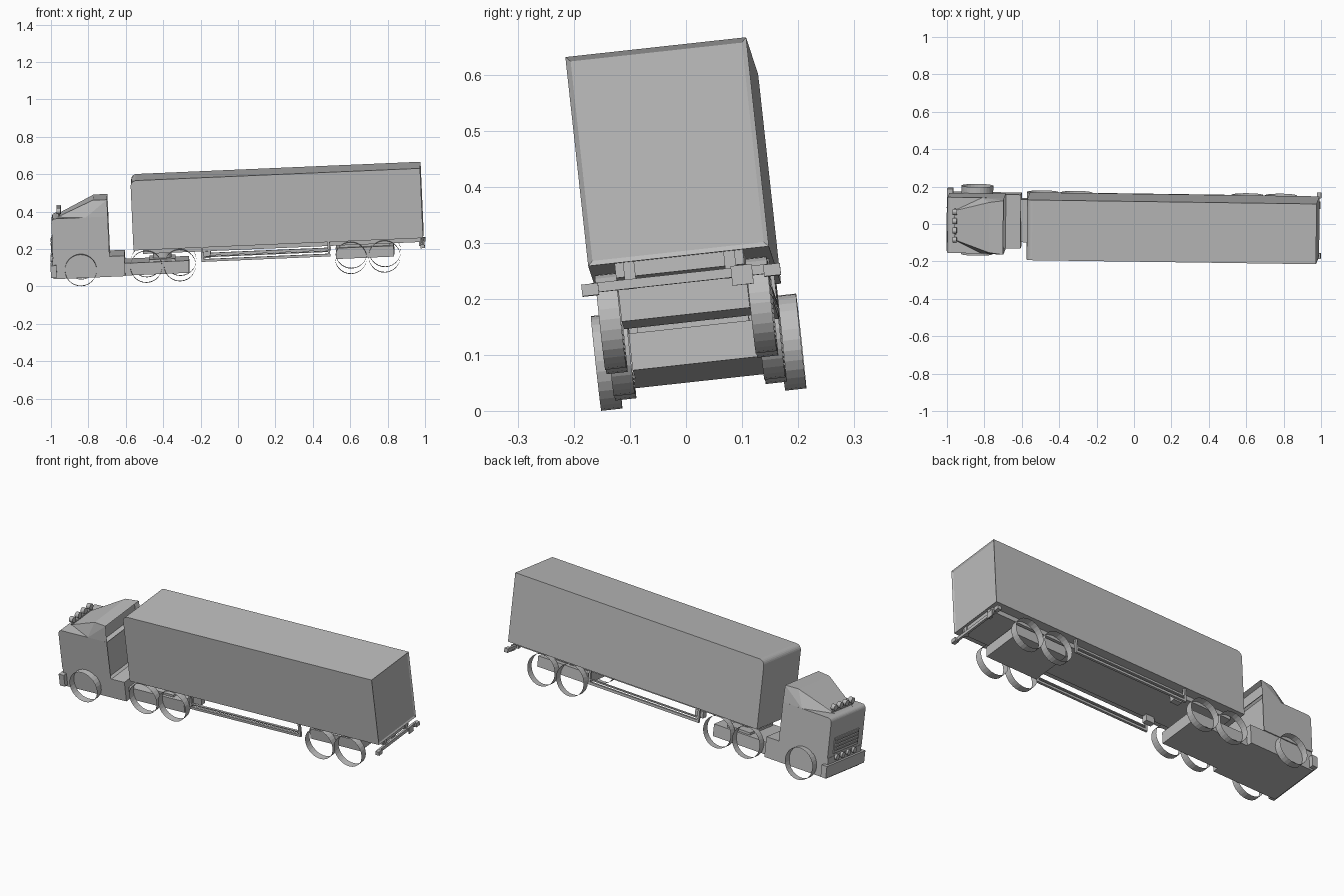
import bpy, bmesh, math
from mathutils import Matrix, Vector

cube = bpy.data.objects.get("Cube")
if cube:
    bpy.data.objects.remove(cube, do_unlink=True)

# Single grey finish
grey = bpy.data.materials.new("plain_grey")
grey.use_nodes = True
grey.diffuse_color = (0.5, 0.5, 0.5, 1)
grey.node_tree.nodes["Principled BSDF"].inputs["Base Color"].default_value = (0.5, 0.5, 0.5, 1)

# The whole truck leans: pitch, roll and a slight yaw
ex = Vector((1, -0.014, 0.043)).normalized()
ey = Vector((0.009, 0.994, 0.109))
ey = (ey - ex * ey.dot(ex)).normalized()
ez = ex.cross(ey)
LEAN = Matrix.Translation((0, 0.02, 0.057)) @ Matrix((ex, ey, ez)).transposed().to_4x4()


def finish(name, bm):
    bmesh.ops.recalc_face_normals(bm, faces=bm.faces)
    mesh = bpy.data.meshes.new(name)
    bm.to_mesh(mesh)
    bm.free()
    mesh.materials.append(grey)
    obj = bpy.data.objects.new(name, mesh)
    bpy.context.collection.objects.link(obj)
    obj.matrix_world = LEAN
    return obj


def box(name, x, y, z):
    bm = bmesh.new()
    bmesh.ops.create_cube(bm, size=1)
    for v in bm.verts:
        v.co = [(a + b) / 2 + c * (b - a) for (a, b), c in zip((x, y, z), v.co)]
    return finish(name, bm)


def cylinder(name, centre, radius, length, axis, sides=24, caps=True):
    bm = bmesh.new()
    turn = Matrix.Rotation(math.pi / 2, 4, axis) if axis != "Z" else Matrix()
    bmesh.ops.create_cone(bm, cap_ends=caps, segments=sides, radius1=radius,
                          radius2=radius, depth=length,
                          matrix=Matrix.Translation(centre) @ turn)
    return finish(name, bm)


def shell(name, x0, x1, z0, z1, half, fillet, border, depth):
    """Side profile with a rounded upper front edge and a recessed rear panel."""
    pts = [(x0, z0), (x1, z0), (x1, z1)]
    for i in range(7):
        a = math.pi / 2 * (1 + i / 6)
        pts.append((x0 + fillet + fillet * math.cos(a), z1 - fillet + fillet * math.sin(a)))
    bm = bmesh.new()
    face = bm.faces.new([bm.verts.new((x, -half, z)) for x, z in pts])
    out = bmesh.ops.extrude_face_region(bm, geom=[face])
    for v in out["geom"]:
        if isinstance(v, bmesh.types.BMVert):
            v.co.y = half
    bmesh.ops.recalc_face_normals(bm, faces=bm.faces)
    rear = max(bm.faces, key=lambda f: f.calc_center_median().x)
    bmesh.ops.inset_region(bm, faces=[rear], thickness=border, depth=0)
    for v in rear.verts:
        v.co.x -= depth
    return finish(name, bm)


# Trailer body, underframe and bogie
shell("trailer_box", -0.55, 1.0, 0.178, 0.553, 0.162, 0.03, 0.012, 0.005)
box("trailer_underframe", (-0.5, 0.985), (-0.115, 0.115), (0.152, 0.178))
box("trailer_bogie", (0.53, 0.84), (-0.115, 0.115), (0.08, 0.138))
for s in (-1, 1):
    box("bogie_hanger", (0.55, 0.82), sorted((s * 0.07, s * 0.09)), (0.138, 0.152))

# Side guards with end posts
for s in (-1, 1):
    y = sorted((s * 0.143, s * 0.155))
    box("side_guard_lower_rail", (-0.19, 0.5), y, (0.1, 0.114))
    box("side_guard_upper_rail", (-0.19, 0.5), y, (0.124, 0.13))
    for x in (-0.19, 0.488):
        box("side_guard_post", (x, x + 0.012), y, (0.1, 0.178))
    box("landing_leg", (-0.19, -0.14), sorted((s * 0.09, s * 0.12)), (0.115, 0.152))

# Rear bar, lamps and blank plate
box("rear_bar", (0.985, 0.997), (-0.16, 0.16), (0.13, 0.147))
box("rear_plate", (0.997, 1.003), (0.09, 0.128), (0.115, 0.15))
for s in (-1, 1):
    box("rear_lamp", (0.985, 1.007), sorted((s * 0.148, s * 0.178)), (0.125, 0.146))
    box("rear_bar_bracket", (0.975, 0.99), sorted((s * 0.08, s * 0.1)), (0.13, 0.178))

# Tractor chassis and coupling
box("tractor_front_chassis", (-0.985, -0.6), (-0.145, 0.145), (0.04, 0.15))
box("tractor_rear_chassis", (-0.6, -0.258), (-0.115, 0.115), (0.04, 0.106))
cylinder("coupling_disc", (-0.4, 0, 0.129), 0.05, 0.046, "Z")
box("coupling_base", (-0.47, -0.33), (-0.1, 0.1), (0.106, 0.118))

# Cab and its roof deflector
shell("cab", -0.983, -0.68, 0.15, 0.365, 0.15, 0.022, 0.015, 0.012)
bm = bmesh.new()
for s in (-1, 1):
    for x, y, z in ((-0.955, 0.075, 0.363), (-0.68, 0.15, 0.363), (-0.8, 0.15, 0.363),
                    (-0.755, 0.135, 0.455), (-0.68, 0.145, 0.455), (-0.94, 0.075, 0.372)):
        bm.verts.new((x, s * y, z))
bmesh.ops.convex_hull(bm, input=bm.verts)
bmesh.ops.dissolve_limit(bm, angle_limit=0.02, verts=bm.verts, edges=bm.edges)
bm.normal_update()
rear = [f for f in bm.faces if f.normal.x > 0.95]
bmesh.ops.inset_region(bm, faces=rear, thickness=0.01, depth=-0.025)
finish("roof_deflector", bm)

# Grille, bumper and front lamps
box("grille", (-0.988, -0.98), (-0.105, 0.105), (0.165, 0.25))
for i in range(4):
    z = 0.18 + i * 0.018
    box("grille_slat", (-0.992, -0.985), (-0.095, 0.095), (z, z + 0.007))
box("front_bumper", (-0.997, -0.965), (-0.168, 0.168), (0.05, 0.115))
box("roof_lamp_bar", (-0.945, -0.937), (-0.09, 0.09), (0.372, 0.38))
for i in range(4):
    y = -0.075 + i * 0.05
    cylinder("front_lamp", (-0.988, y, 0.14), 0.015, 0.016, "Y", 16)
    cylinder("roof_lamp", (-0.942, y, 0.397), 0.016, 0.022, "Y", 16)

# Open wheel hoops: steering, drive and trailer axles
for x, half in ((-0.836, 0.165), (-0.486, 0.135), (-0.306, 0.135), (0.609, 0.135), (0.789, 0.135)):
    for s in (-1, 1):
        cylinder("wheel", (x, s * half, 0.085), 0.085, 0.038, "X", 28, caps=False)
